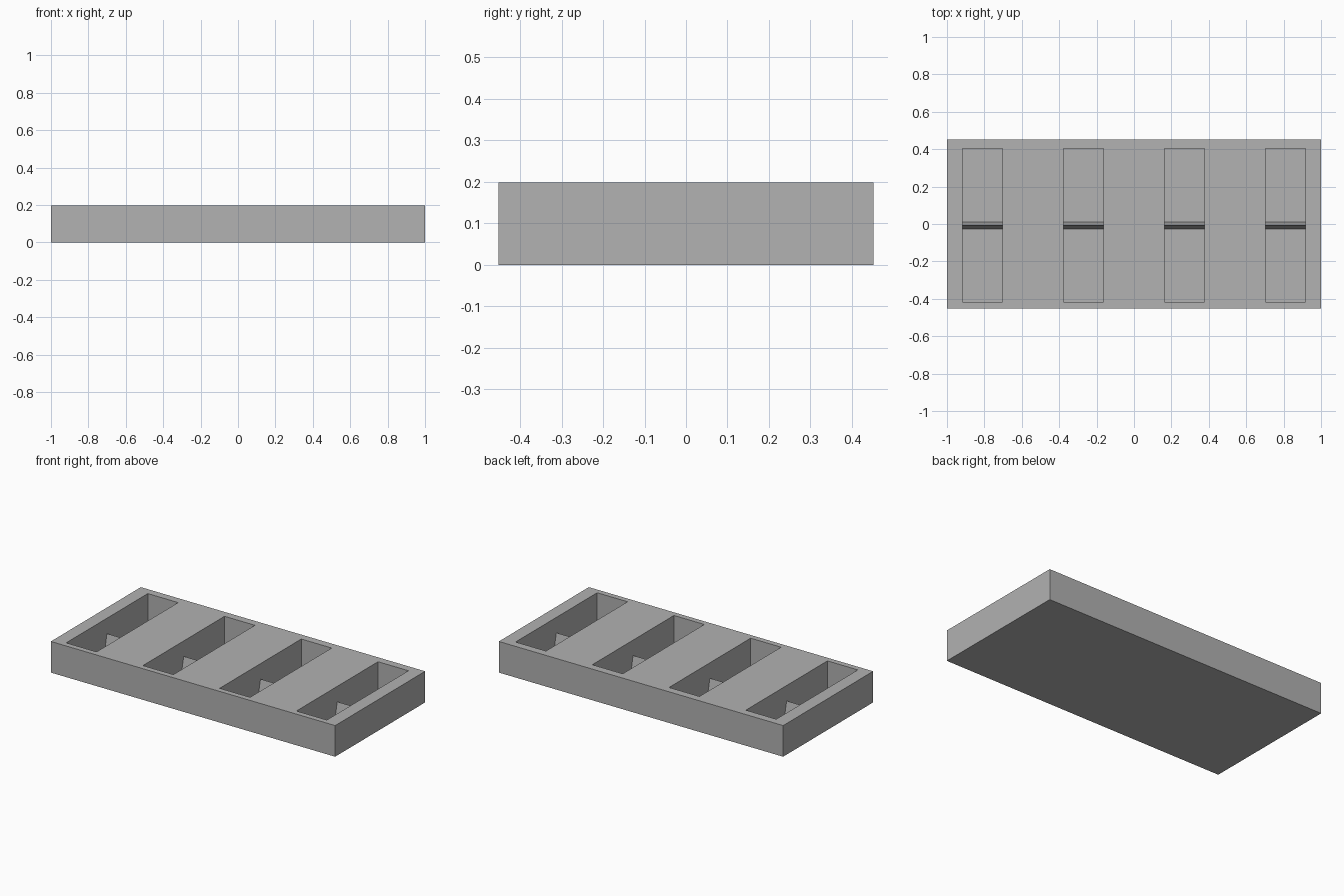
import bpy
import bmesh

cube = bpy.data.objects.get("Cube")
if cube:
    bpy.data.objects.remove(cube, do_unlink=True)

WIDTH, DEPTH, HEIGHT = 2.0, 0.904, 0.198
POCKET_WIDTH, POCKET_LENGTH, FLOOR = 0.214, 0.82, 0.015
POCKET_Y, SPACING = -0.007, 0.54
RIDGE_HALF, RIDGE_TOP = 0.019, 0.1
CENTRES = [(i - 1.5) * SPACING for i in range(4)]

grey = bpy.data.materials.new("grey")
grey.use_nodes = True
colour = (0.445, 0.445, 0.445, 1)
grey.diffuse_color = colour
grey.node_tree.nodes["Principled BSDF"].inputs["Base Color"].default_value = colour


def prisms(name, profile, width, centres):
    """Extrude a y-z profile along x, once at each centre."""
    bm = bmesh.new()
    for cx in centres:
        face = bm.faces.new([bm.verts.new((cx - width / 2, y, z)) for y, z in profile])
        side = bmesh.ops.extrude_face_region(bm, geom=[face])
        verts = [g for g in side["geom"] if isinstance(g, bmesh.types.BMVert)]
        bmesh.ops.translate(bm, verts=verts, vec=(width, 0, 0))
    bmesh.ops.recalc_face_normals(bm, faces=bm.faces)
    mesh = bpy.data.meshes.new(name)
    bm.to_mesh(mesh)
    bm.free()
    mesh.materials.append(grey)
    obj = bpy.data.objects.new(name, mesh)
    bpy.context.collection.objects.link(obj)
    return obj


def box_profile(y, length, low, high):
    a, b = y - length / 2, y + length / 2
    return [(a, low), (b, low), (b, high), (a, high)]


# Tray block
tray = prisms("tray", box_profile(0, DEPTH, 0, HEIGHT), WIDTH, [0])

# Four pockets cut from the top
cutter = prisms("pocket_cutter", box_profile(POCKET_Y, POCKET_LENGTH, FLOOR, HEIGHT + 0.1),
                POCKET_WIDTH, CENTRES)
cut = tray.modifiers.new("pockets", 'BOOLEAN')
cut.operation = 'DIFFERENCE'
cut.solver = 'EXACT'
cut.object = cutter
bpy.context.view_layer.objects.active = tray
tray.select_set(True)
bpy.ops.object.modifier_apply(modifier=cut.name)
bpy.data.objects.remove(cutter, do_unlink=True)

# Low triangular divider across the middle of each pocket
ridge = [(POCKET_Y - RIDGE_HALF, FLOOR), (POCKET_Y + RIDGE_HALF, FLOOR), (POCKET_Y, RIDGE_TOP)]
prisms("pocket_dividers", ridge, POCKET_WIDTH, CENTRES)
